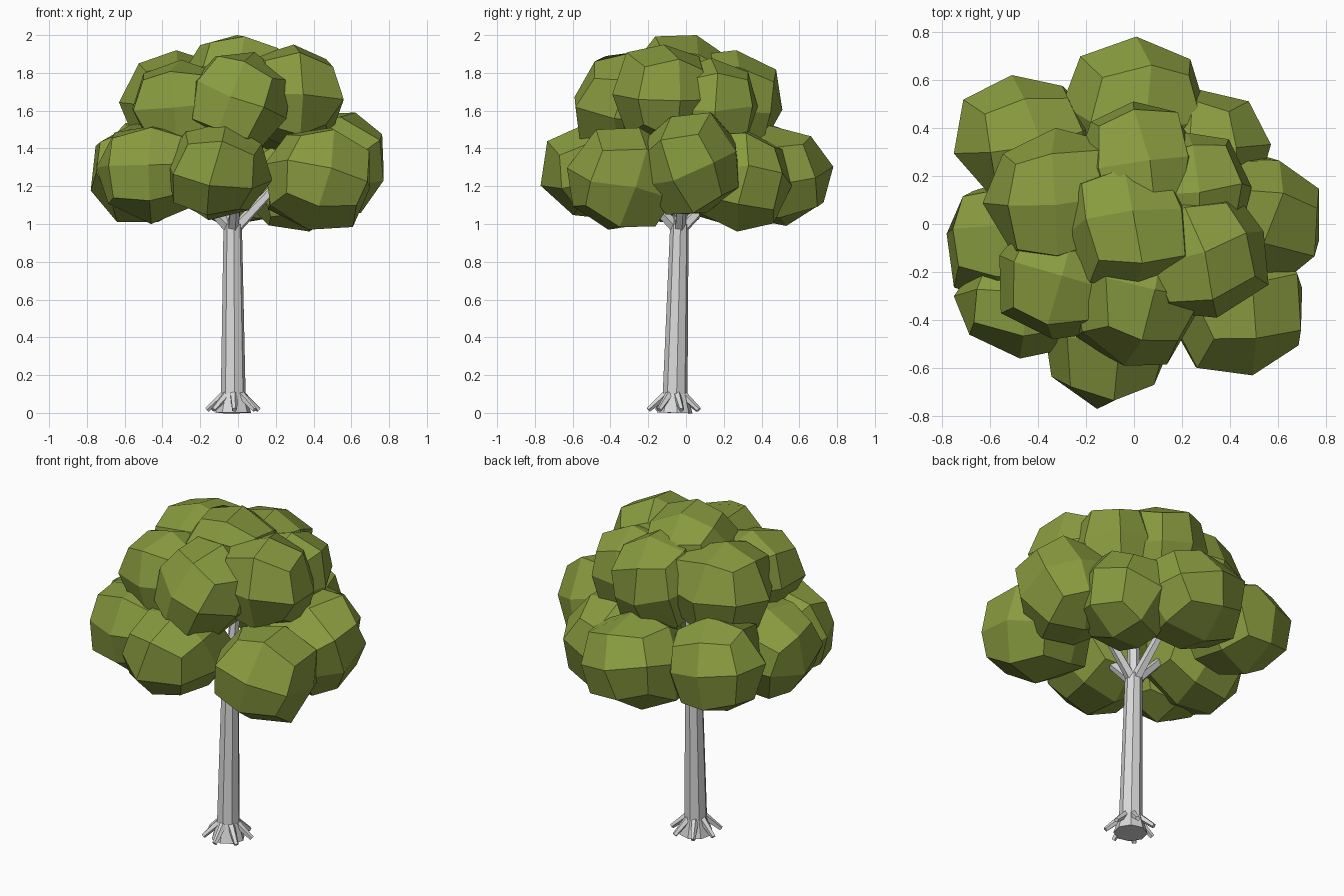
import bpy, bmesh, math, random
from mathutils import Vector, Euler

old = bpy.data.objects.get("Cube")
if old:
    bpy.data.objects.remove(old, do_unlink=True)


def make_material(name, color):
    mat = bpy.data.materials.new(name)
    mat.use_nodes = True
    mat.diffuse_color = color
    mat.node_tree.nodes["Principled BSDF"].inputs["Base Color"].default_value = color
    return mat


LEAF = make_material("leaf green", (0.25, 0.33, 0.05, 1))
BARK = make_material("pale grey bark", (0.7, 0.7, 0.7, 1))


def finish(bm, name, mat):
    bmesh.ops.recalc_face_normals(bm, faces=bm.faces[:])
    mesh = bpy.data.meshes.new(name)
    bm.to_mesh(mesh)
    bm.free()
    mesh.materials.append(mat)
    obj = bpy.data.objects.new(name, mesh)
    bpy.context.collection.objects.link(obj)
    return obj


def tapered_tube(name, path, radii, sides):
    """Skin a straight-sided tube along a list of points."""
    bm = bmesh.new()
    path = [Vector(p) for p in path]
    turn = (path[-1] - path[0]).to_track_quat('Z', 'Y')
    rings = []
    for point, radius in zip(path, radii):
        angles = [math.tau * i / sides for i in range(sides)]
        rings.append([bm.verts.new(point + turn @ Vector((radius * math.cos(a), radius * math.sin(a), 0)))
                      for a in angles])
    for low, high in zip(rings, rings[1:]):
        for i in range(sides):
            j = (i + 1) % sides
            bm.faces.new((low[i], low[j], high[j], high[i]))
    bm.faces.new(rings[0])
    bm.faces.new(rings[-1])
    return finish(bm, name, BARK)


def leaf_clump(name, seed, center, half):
    """Rough faceted ball of 24 quads, fitted to a box."""
    rng = random.Random(seed)
    bm = bmesh.new()
    bmesh.ops.create_cube(bm, size=2)
    bmesh.ops.subdivide_edges(bm, edges=bm.edges[:], cuts=1, use_grid_fill=True)
    spin = Euler([rng.uniform(-0.35, 0.35) for _ in range(3)]).to_matrix()
    for v in bm.verts:
        jitter = Vector([rng.uniform(-0.07, 0.07) for _ in range(3)])
        v.co = spin @ (v.co / v.co.length ** 0.93 + jitter)
    for axis in range(3):
        values = [v.co[axis] for v in bm.verts]
        low, high = min(values), max(values)
        for v in bm.verts:
            t = (v.co[axis] - low) / (high - low) * 2 - 1
            v.co[axis] = center[axis] + half[axis] * t
    return finish(bm, name, LEAF)


# Trunk with a flared foot
BASE = Vector((-0.025, -0.06, 0))
FORK = Vector((-0.028, -0.035, 1.0))
tapered_tube("trunk", [BASE, BASE.lerp(FORK, 0.1), FORK], [0.095, 0.066, 0.049], 8)

# Thin surface roots
ROOTS = 7
for i in range(ROOTS):
    a = math.tau * (i + 0.3) / ROOTS
    out = Vector((math.cos(a), math.sin(a), 0))
    tapered_tube(f"root_{i + 1}", [BASE + out * 0.045 + Vector((0, 0, 0.1)),
                                   BASE + out * 0.14 + Vector((0, 0, 0.016))], [0.022, 0.014], 5)

# Branches reaching into the crown
BRANCHES = 4
for i in range(BRANCHES):
    a = math.tau * (i + 0.05) / BRANCHES
    tip = FORK + Vector((0.36 * math.cos(a), 0.36 * math.sin(a), 0.34))
    tapered_tube(f"branch_{i + 1}", [FORK - Vector((0, 0, 0.04)), tip], [0.032, 0.02], 5)
tapered_tube("centre_branch", [FORK, FORK + Vector((0.03, 0.03, 0.55))], [0.04, 0.02], 6)

# Leaf clumps: centre and half size
CLUMPS = {
    "lower_front": ((-0.1, -0.43, 1.28), (0.28, 0.34, 0.26)),
    "lower_front_left": ((0.42, -0.34, 1.24), (0.28, 0.29, 0.27)),
    "lower_left": ((0.48, 0.02, 1.32), (0.29, 0.27, 0.27)),
    "lower_front_right": ((-0.46, -0.32, 1.26), (0.29, 0.24, 0.26)),
    "lower_right": ((-0.48, -0.07, 1.27), (0.3, 0.28, 0.26)),
    "lower_back_right": ((-0.45, 0.34, 1.3), (0.3, 0.28, 0.27)),
    "lower_back": ((0.0, 0.48, 1.26), (0.3, 0.3, 0.27)),
    "lower_back_left": ((0.29, 0.27, 1.23), (0.28, 0.29, 0.27)),
    "upper_front": ((0.01, -0.29, 1.64), (0.27, 0.3, 0.27)),
    "upper_front_right": ((-0.28, -0.21, 1.62), (0.28, 0.27, 0.25)),
    "upper_right": ((-0.33, 0.11, 1.65), (0.3, 0.29, 0.27)),
    "upper_left": ((0.27, -0.12, 1.68), (0.29, 0.27, 0.27)),
    "upper_back_left": ((0.23, 0.12, 1.62), (0.26, 0.26, 0.26)),
    "upper_back": ((0.02, 0.23, 1.64), (0.27, 0.28, 0.28)),
    "top": ((-0.02, -0.02, 1.74), (0.28, 0.27, 0.26)),
}
for seed, (name, (center, half)) in enumerate(CLUMPS.items()):
    leaf_clump(name + "_leaves", seed, center, half)
